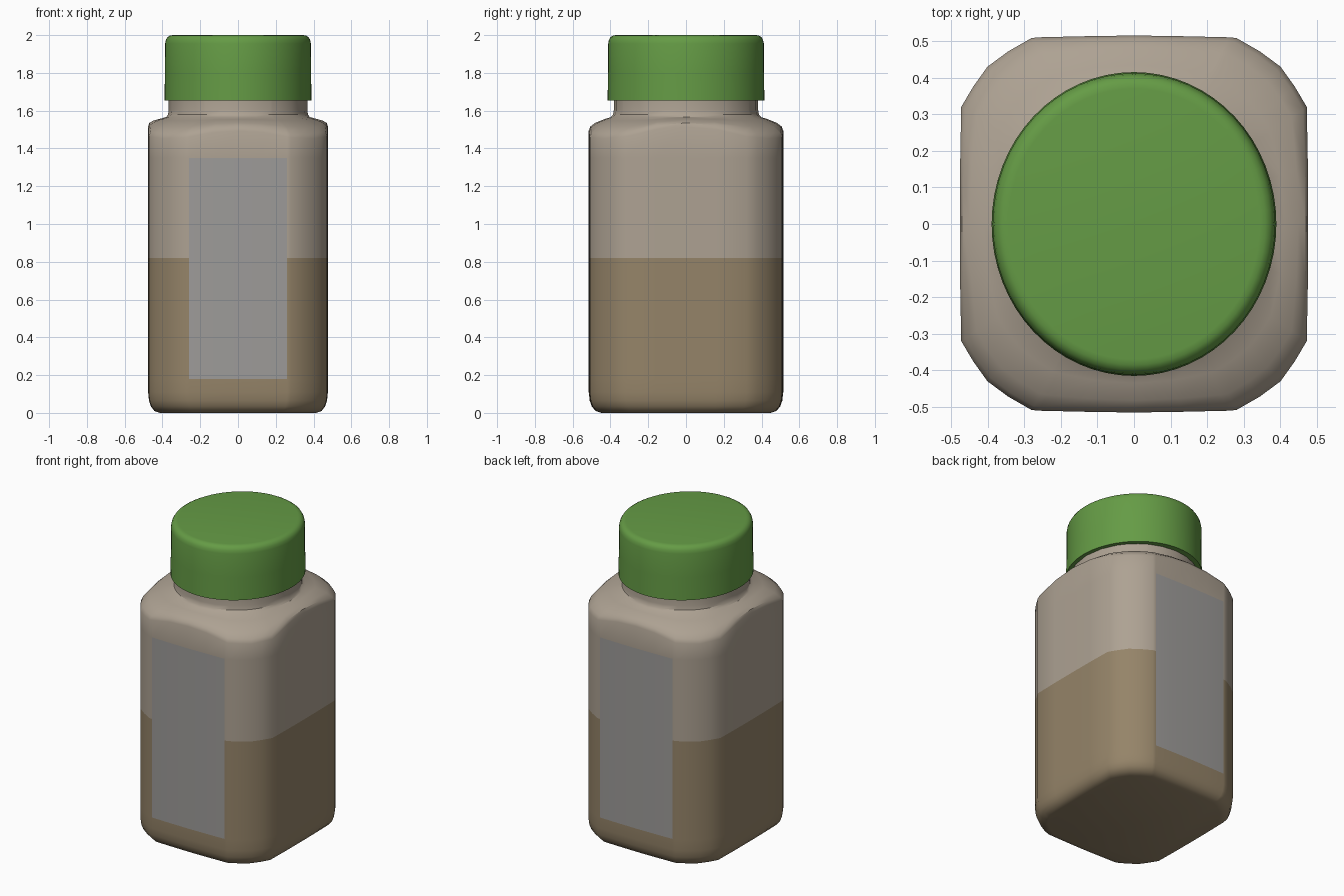
import bpy, math

if "Cube" in bpy.data.objects:
    bpy.data.objects.remove(bpy.data.objects["Cube"])

def material(name, color):
    m = bpy.data.materials.new(name)
    m.diffuse_color = (*color, 1)
    m.use_nodes = True
    m.node_tree.nodes["Principled BSDF"].inputs["Base Color"].default_value = m.diffuse_color
    return m

def loft(name, rings, mats, angle=35, pick=None):
    """Skin a stack of closed rings, capped at both ends."""
    n = len(rings[0])
    verts = [p for r in rings for p in r]
    faces = [list(range(n))[::-1]]
    for k in range(len(rings) - 1):
        for i in range(n):
            j = (i + 1) % n
            faces.append([k * n + i, k * n + j, (k + 1) * n + j, (k + 1) * n + i])
    faces.append([(len(rings) - 1) * n + i for i in range(n)])
    me = bpy.data.meshes.new(name)
    me.from_pydata(verts, [], faces)
    for m in mats:
        me.materials.append(m)
    if pick:
        for p in me.polygons:
            p.material_index = pick(p.center)
    ob = bpy.data.objects.new(name, me)
    bpy.context.collection.objects.link(ob)
    bpy.ops.object.select_all(action='DESELECT')
    ob.select_set(True)
    bpy.context.view_layer.objects.active = ob
    bpy.ops.object.shade_smooth_by_angle(angle=math.radians(angle))
    return ob

# Body cross-section: one quarter from +x to +y, mirrored around
quarter = [(.476, 0), (.475, .16), (.472, .32), (.438, .377), (.40, .43), (.343, .472),
           (.28, .508), (.26, .51), (.13, .513), (0, .515)]
half = quarter + [(-x, y) for x, y in quarter[-2::-1]]
outline = half + [(x, -y) for x, y in half[-2:0:-1]]

NECK_X, NECK_Y = .367, .382

def neck_point(x, y):
    a = math.atan2(y, x)
    r = 1 / math.hypot(math.cos(a) / NECK_X, math.sin(a) / NECK_Y)
    return r * math.cos(a), r * math.sin(a)

def body_ring(scale, z):
    return [(x * scale, y * scale, z) for x, y in outline]

def shoulder_ring(t, z, drop):
    """Blend from outline to neck; corners dip with their distance from the axis."""
    pts = []
    for x, y in outline:
        nx, ny = neck_point(x, y)
        pts.append((x + (nx - x) * t, y + (ny - y) * t,
                    z - drop * (math.hypot(x, y) - .476)))
    return pts

# Body with contents, label panels, shoulder and neck
rings = [body_ring(s, z) for s, z in
         [(.87, 0), (.93, .01), (.97, .035), (.99, .065), (1, .11), (1, .18), (1, .82), (1, 1.35)]]
rings += [shoulder_ring(t, z, d) for t, z, d in
          [(0, 1.515, .55), (.06, 1.535, .5), (.25, 1.547, .3), (.6, 1.558, .1),
           (.88, 1.566, 0), (.97, 1.58, 0), (1, 1.605, 0), (1, 1.67, 0)]]

def body_material(c):
    if abs(c.x) < .26 and abs(c.y) > .505 and .18 < c.z < 1.35:
        return 2
    return 0 if .82 > c.z else 1

loft("bottle_body", rings,
     [material("contents", (.30, .23, .14)), material("plastic", (.42, .36, .29)),
      material("label", (.34, .33, .32))], 35, body_material)

# Screw cap with a rounded top edge
def ellipse(inset, z, n=64):
    return [((.389 - inset) * math.cos(2 * math.pi * i / n),
             (.415 - inset) * math.sin(2 * math.pi * i / n), z) for i in range(n)]

loft("screw_cap", [ellipse(i, z) for i, z in
     [(0, 1.655), (.002, 1.8), (.003, 1.955), (.007, 1.975), (.016, 1.99), (.03, 1.998), (.045, 2.0)]],
     [material("green_plastic", (.13, .33, .06))])
